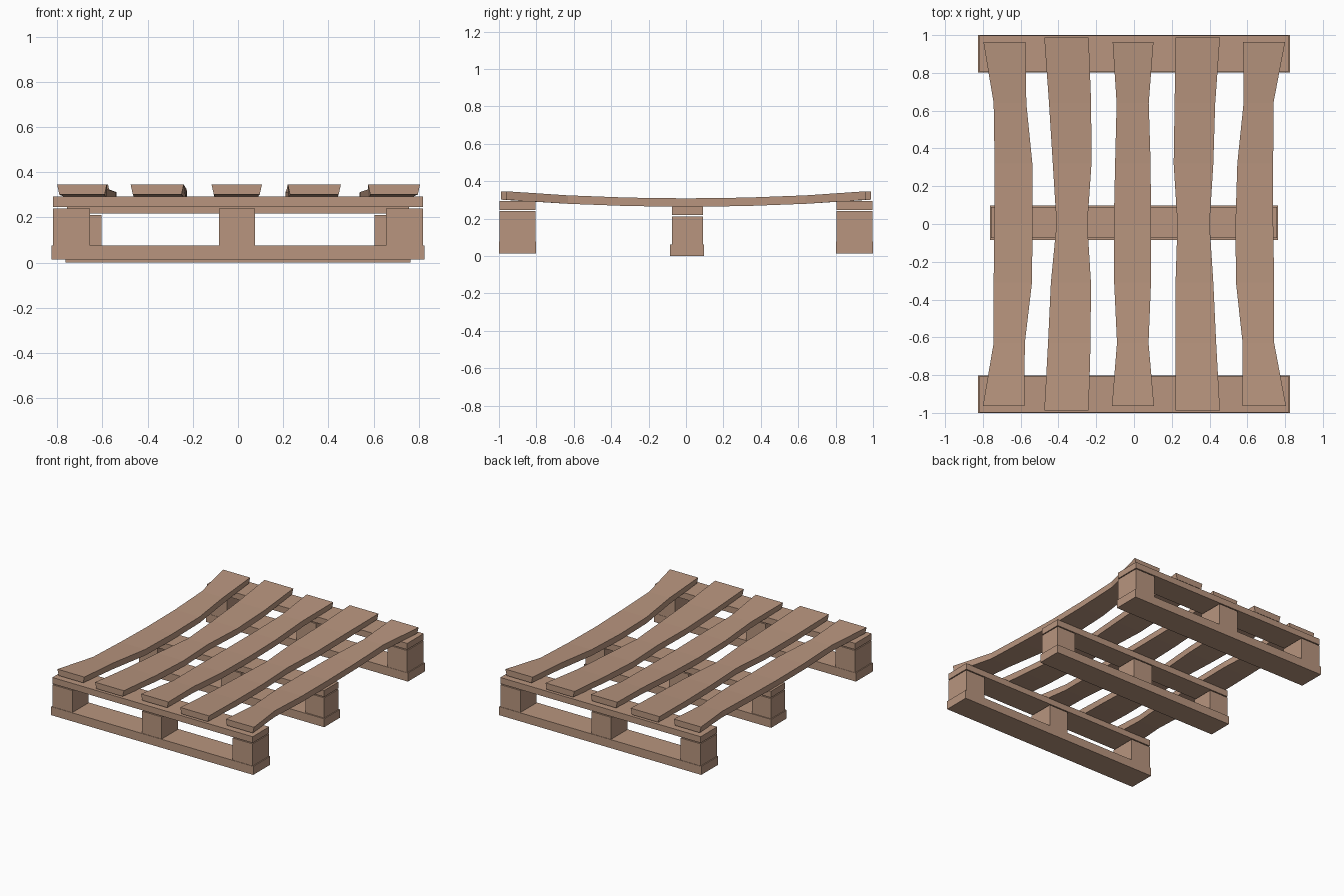
import bpy, bmesh

wood = bpy.data.materials.new("wood")
wood.diffuse_color = (0.48, 0.30, 0.21, 1)


def finish(name, bm):
    bmesh.ops.recalc_face_normals(bm, faces=bm.faces)
    me = bpy.data.meshes.new(name)
    bm.to_mesh(me)
    bm.free()
    me.materials.append(wood)
    ob = bpy.data.objects.new(name, me)
    bpy.context.collection.objects.link(ob)


def box(name, x, y, z):
    bm = bmesh.new()
    bmesh.ops.create_cube(bm, size=1)
    for v in bm.verts:
        for i, (lo, hi) in enumerate((x, y, z)):
            v.co[i] = hi if v.co[i] > 0 else lo
    finish(name, bm)


# Runners: bottom board, three blocks, top board
def runner(name, half, mid, y, y_block, z, inner):
    box(name + "_bottom_board", (-half, half), y, (z[0], z[1]))
    edge = half - 0.007
    for tag, x in (("left", (-edge, -inner)), ("centre", mid), ("right", (inner, edge))):
        box(f"{name}_{tag}_block", x, y_block, (z[1], z[2]))
    box(name + "_top_board", (-edge, edge), y_block, (z[3], z[4]))


outer_z = (0.014, 0.077, 0.24, 0.247, 0.293)
runner("front_runner", 0.825, (-0.085, 0.075), (-1.0, -0.803), (-0.997, -0.805), outer_z, 0.655)
runner("back_runner", 0.825, (-0.085, 0.075), (0.803, 1.0), (0.805, 0.997), outer_z, 0.655)
runner("middle_runner", 0.763, (-0.085, 0.075), (-0.085, 0.097), (-0.075, 0.09),
       (0.0, 0.062, 0.211, 0.218, 0.265), 0.603)

# Deck slats: left and right edges at seven stations, front to back; sagging in the middle
stations = (-0.97, -0.63, -0.31, 0.0, 0.32, 0.64, 0.97)
tops = (0.346, 0.324, 0.312, 0.308, 0.312, 0.324, 0.346)
slats = [
    (0.963, (-0.80, -0.743, -0.743, -0.74, -0.738, -0.743, -0.797),
     (-0.58, -0.578, -0.54, -0.537, -0.538, -0.57, -0.575)),
    (0.988, (-0.475, -0.455, -0.44, -0.41, -0.43, -0.45, -0.475),
     (-0.24, -0.23, -0.228, -0.247, -0.225, -0.227, -0.24)),
    (0.963, (-0.117, -0.09, -0.105, -0.107, -0.10, -0.092, -0.113),
     (0.106, 0.077, 0.09, 0.09, 0.088, 0.078, 0.103)),
    (0.988, (0.22, 0.22, 0.22, 0.23, 0.21, 0.215, 0.22),
     (0.455, 0.435, 0.42, 0.40, 0.42, 0.43, 0.455)),
    (0.963, (0.575, 0.575, 0.54, 0.537, 0.547, 0.58, 0.578),
     (0.805, 0.742, 0.742, 0.737, 0.737, 0.738, 0.80)),
]
for n, (end, left, right) in enumerate(slats, 1):
    bm = bmesh.new()
    rings = []
    for i, (y, t, l, r) in enumerate(zip(stations, tops, left, right)):
        if i in (0, 6):
            y = end if y > 0 else -end
        inset = 0.01 if i in (0, 6) else 0
        rings.append([bm.verts.new(c) for c in (
            (l, y, t), (r, y, t), (r - inset, y, t - 0.045), (l + inset, y, t - 0.045))])
    for a, b in zip(rings, rings[1:]):
        for k in range(4):
            bm.faces.new((a[k], a[(k + 1) % 4], b[(k + 1) % 4], b[k]))
    bm.faces.new(rings[0])
    bm.faces.new(rings[-1])
    finish(f"deck_slat_{n}", bm)
